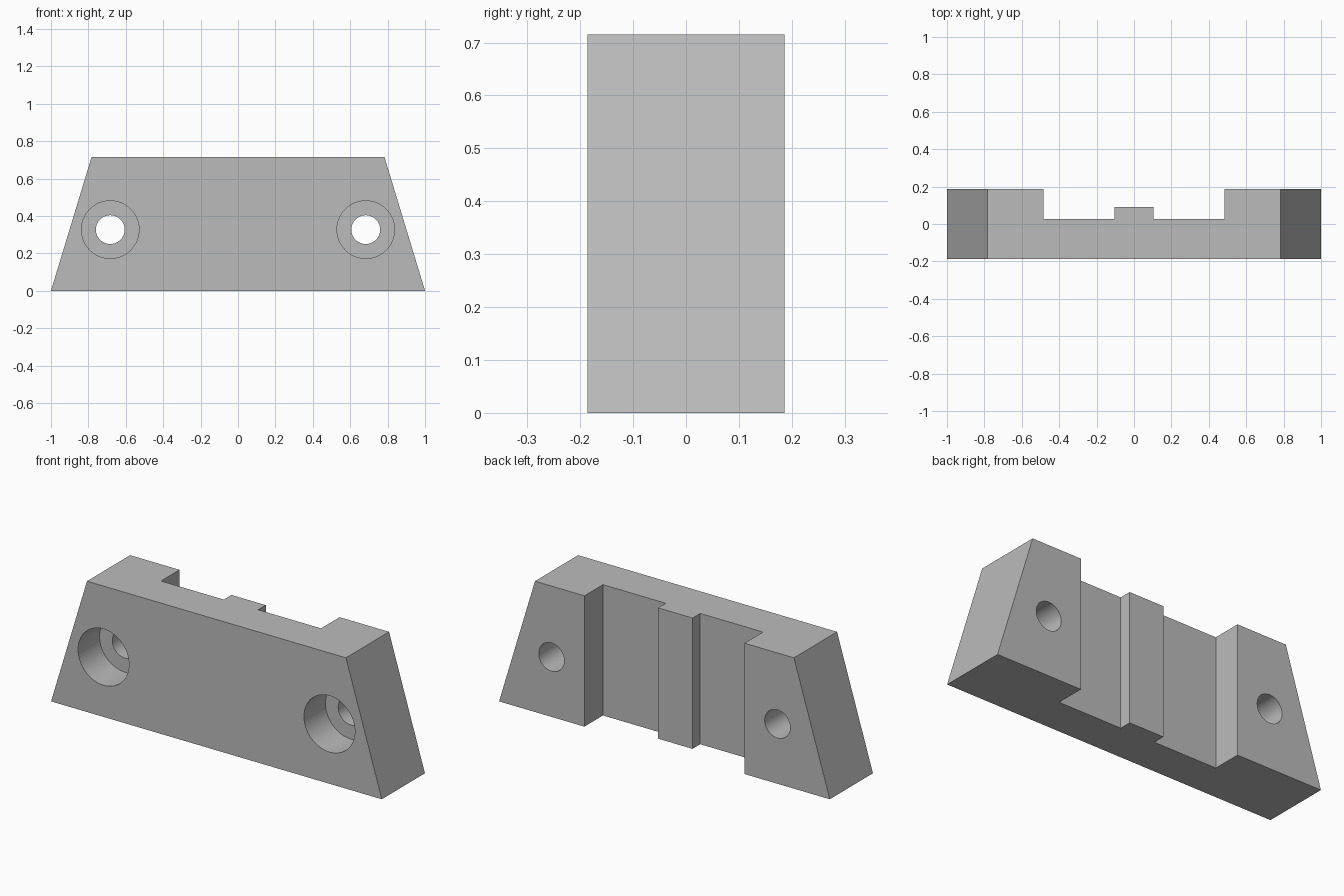
import bpy
import bmesh
from math import pi, radians
from mathutils import Matrix

if "Cube" in bpy.data.objects:
    bpy.data.objects.remove(bpy.data.objects["Cube"], do_unlink=True)

HEIGHT, DEPTH, TOP_HALF = 0.715, 0.186, 0.783
HOLE_X, HOLE_Z = 0.683, 0.327

grey = bpy.data.materials.new("plain grey")
grey.use_nodes = True
colour = (0.5, 0.5, 0.5, 1)
grey.diffuse_color = colour
grey.node_tree.nodes["Principled BSDF"].inputs["Base Color"].default_value = colour


def add_object(name, bm):
    bmesh.ops.recalc_face_normals(bm, faces=bm.faces)
    mesh = bpy.data.meshes.new(name)
    bm.to_mesh(mesh)
    bm.free()
    mesh.materials.append(grey)
    obj = bpy.data.objects.new(name, mesh)
    bpy.context.collection.objects.link(obj)
    return obj


def cylinder_cutter(name, x, radius, y0, y1):
    bm = bmesh.new()
    place = Matrix.Translation((x, (y0 + y1) / 2, HOLE_Z)) @ Matrix.Rotation(pi / 2, 4, "X")
    bmesh.ops.create_cone(bm, cap_ends=True, segments=64, radius1=radius,
                          radius2=radius, depth=y1 - y0, matrix=place)
    obj = add_object(name, bm)
    obj.hide_render = True
    return obj


# Block: plan outline with a rear channel and centre rib, extruded upwards
half = [(1, -DEPTH), (1, DEPTH), (0.484, DEPTH), (0.484, 0.026), (0.104, 0.026), (0.104, 0.092)]
outline = half + [(-x, y) for x, y in reversed(half)]
bm = bmesh.new()
base = bm.faces.new([bm.verts.new((x, y, 0)) for x, y in outline])
top = bmesh.ops.extrude_face_region(bm, geom=[base])["geom"]
for v in top:
    if isinstance(v, bmesh.types.BMVert):
        v.co.z = HEIGHT
        # Ends lean inwards
        if abs(v.co.x) > 0.9:
            v.co.x *= TOP_HALF
block = add_object("mounting_block", bm)

# Counterbored screw holes
cutters = []
for side, x in (("left", HOLE_X), ("right", -HOLE_X)):
    cutters.append(cylinder_cutter(side + "_counterbore", x, 0.154, -0.3, 0.0))
    cutters.append(cylinder_cutter(side + "_screw_hole", x, 0.077, -0.4, 0.4))
for cutter in cutters:
    mod = block.modifiers.new(cutter.name, "BOOLEAN")
    mod.operation = "DIFFERENCE"
    mod.solver = "EXACT"
    mod.object = cutter

# Bake the cuts and drop the cutters
bpy.context.view_layer.update()
graph = bpy.context.evaluated_depsgraph_get()
cut_mesh = bpy.data.meshes.new_from_object(block.evaluated_get(graph))
block.modifiers.clear()
block.data = cut_mesh
cut_mesh.materials.clear()
cut_mesh.materials.append(grey)
for poly in cut_mesh.polygons:
    poly.material_index = 0
for cutter in cutters:
    bpy.data.objects.remove(cutter, do_unlink=True)

# Smooth bores, sharp edges
bpy.ops.object.select_all(action="DESELECT")
block.select_set(True)
bpy.context.view_layer.objects.active = block
bpy.ops.object.shade_smooth_by_angle(angle=radians(30))
